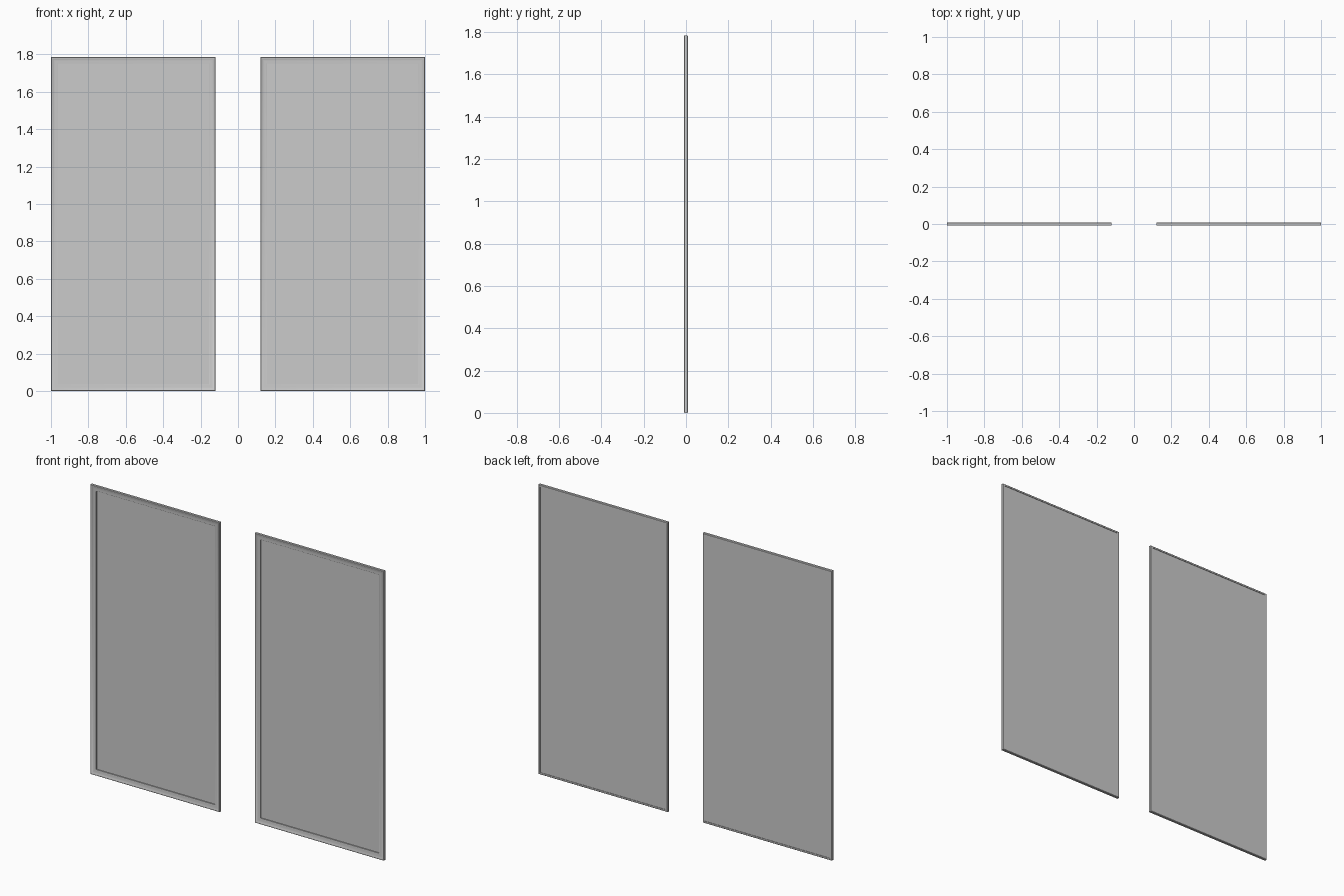
import bpy, bmesh

if "Cube" in bpy.data.objects:
    bpy.data.objects.remove(bpy.data.objects["Cube"])

W, H, T = 0.88, 1.785, 0.009   # panel width, height, half thickness

# Moulding cross-section: (inset from the outer edge, y)
PROFILE = [(0.0, 0.006), (0.0, -0.007), (0.002, -T), (0.006, -T),
           (0.010, -0.0065), (0.017, -0.005), (0.025, -0.0043),
           (0.032, -0.004), (0.035, -0.003), (0.035, 0.005),
           (0.012, 0.005), (0.012, T), (0.003, T)]


def finish(bm, name):
    bmesh.ops.recalc_face_normals(bm, faces=bm.faces)
    mesh = bpy.data.meshes.new(name)
    bm.to_mesh(mesh)
    bm.free()
    ob = bpy.data.objects.new(name, mesh)
    bpy.context.collection.objects.link(ob)
    return ob


def moulding(name, cx):
    # Sweep the profile round a rectangle with mitred corners
    bm = bmesh.new()
    rings = []
    for sx, sz in ((-1, -1), (1, -1), (1, 1), (-1, 1)):
        rings.append([bm.verts.new((cx + sx * (W / 2 - d), y,
                                    H / 2 + sz * (H / 2 - d)))
                      for d, y in PROFILE])
    n = len(PROFILE)
    for a, b in zip(rings, rings[1:] + rings[:1]):
        for i in range(n):
            j = (i + 1) % n
            bm.faces.new((a[i], a[j], b[j], b[i]))
    ob = finish(bm, name)
    bpy.context.view_layer.objects.active = ob
    ob.select_set(True)
    bpy.ops.object.shade_smooth_by_angle(angle=0.6)
    ob.select_set(False)


def board(name, cx):
    # Thin flat sheet held inside the rebate of the moulding
    bm = bmesh.new()
    bmesh.ops.create_cube(bm, size=1)
    for v in bm.verts:
        v.co.x = cx + v.co.x * (W - 0.024)
        v.co.y = 0.0045 + v.co.y * 0.003
        v.co.z = H / 2 + v.co.z * (H - 0.024)
    finish(bm, name)


for side, cx in (("left", -0.56), ("right", 0.56)):
    moulding(side + "_frame", cx)
    board(side + "_panel", cx)
